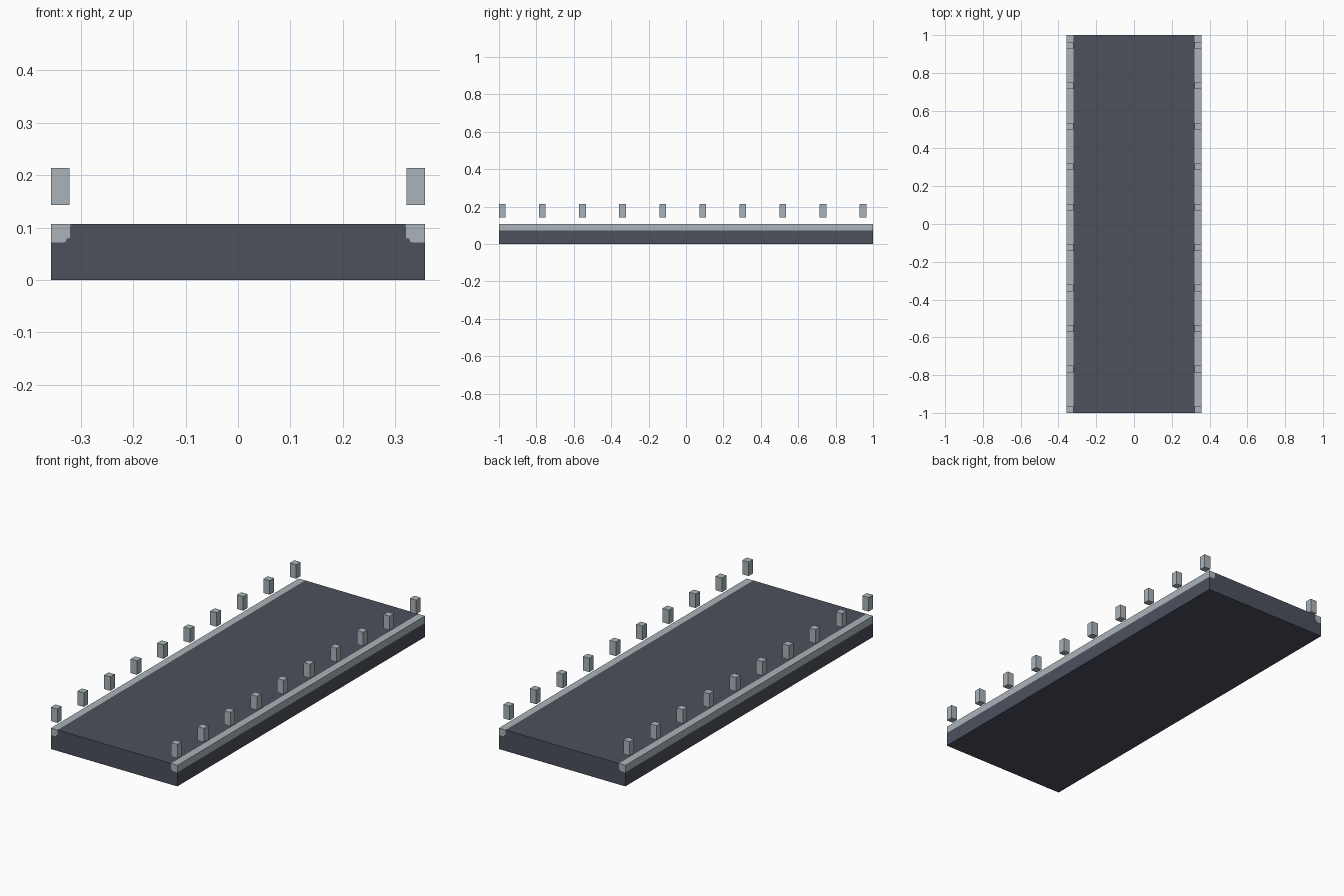
import bpy, bmesh

cube = bpy.data.objects.get("Cube")
if cube:
    bpy.data.objects.remove(cube, do_unlink=True)

U = 2 / 56                      # module: the deck is 20 x 56 x 3 modules
HALF_W, LENGTH, DECK_H = 10 * U, 2.0, 3 * U
RAIL_Z = 2 * U


def material(name, rgb):
    m = bpy.data.materials.new(name)
    m.use_nodes = True
    m.diffuse_color = (*rgb, 1)
    m.node_tree.nodes["Principled BSDF"].inputs["Base Color"].default_value = (*rgb, 1)
    return m


asphalt = material("dark slate", (0.074, 0.082, 0.108))
concrete = material("pale grey", (0.402, 0.456, 0.491))


def finish(name, bm, mats):
    bmesh.ops.recalc_face_normals(bm, faces=bm.faces)
    me = bpy.data.meshes.new(name)
    bm.to_mesh(me)
    bm.free()
    for m in mats:
        me.materials.append(m)
    ob = bpy.data.objects.new(name, me)
    bpy.context.collection.objects.link(ob)
    return ob


# Deck: one solid slab, with the kerb cut into its cross-section as pale faces
seam = [(0.320, DECK_H), (0.321, 0.080), (0.327, 0.079),
        (0.329, 0.073), (0.333, RAIL_Z), (HALF_W, RAIL_Z)]   # kerb outline on the ends
corner = (HALF_W, DECK_H)
mirror = lambda pts: [(-x, z) for x, z in pts]
slab = [(-HALF_W, 0), (HALF_W, 0)] + seam[::-1] + mirror(seam)
kerbs = [seam + [corner], mirror(seam + [corner])]

bm = bmesh.new()
for y in (-LENGTH / 2, LENGTH / 2):
    for index, outlines in ((0, [slab]), (1, kerbs)):
        for pts in outlines:
            face = bm.faces.new([bm.verts.new((x, y, z)) for x, z in pts])
            face.material_index = index

# Long faces around the slab; those touching a top corner belong to the kerb
ring = [(-HALF_W, 0), (HALF_W, 0), seam[-1], corner, seam[0]]
ring += mirror([seam[0], corner, seam[-1]])
for a, b in zip(ring, ring[1:] + ring[:1]):
    quad = [(a, -1), (b, -1), (b, 1), (a, 1)]
    face = bm.faces.new([bm.verts.new((p[0], s * LENGTH / 2, p[1])) for p, s in quad])
    face.material_index = int(any(abs(p[0]) == HALF_W and p[1] == DECK_H for p in (a, b)))
bmesh.ops.remove_doubles(bm, verts=bm.verts, dist=1e-5)
finish("deck", bm, [asphalt, concrete])

# Floating posts: ten blocks along each edge, six modules apart
for side, x in (("left", 9.5 * U), ("right", -9.5 * U)):
    bm = bmesh.new()
    for i in range(10):
        verts = bmesh.ops.create_cube(bm, size=1)["verts"]
        bmesh.ops.scale(bm, vec=(U, U, 2 * U), verts=verts)
        bmesh.ops.translate(bm, vec=(x, (6 * i - 27.5) * U, 5 * U), verts=verts)
    finish(side + "_posts", bm, [concrete])
